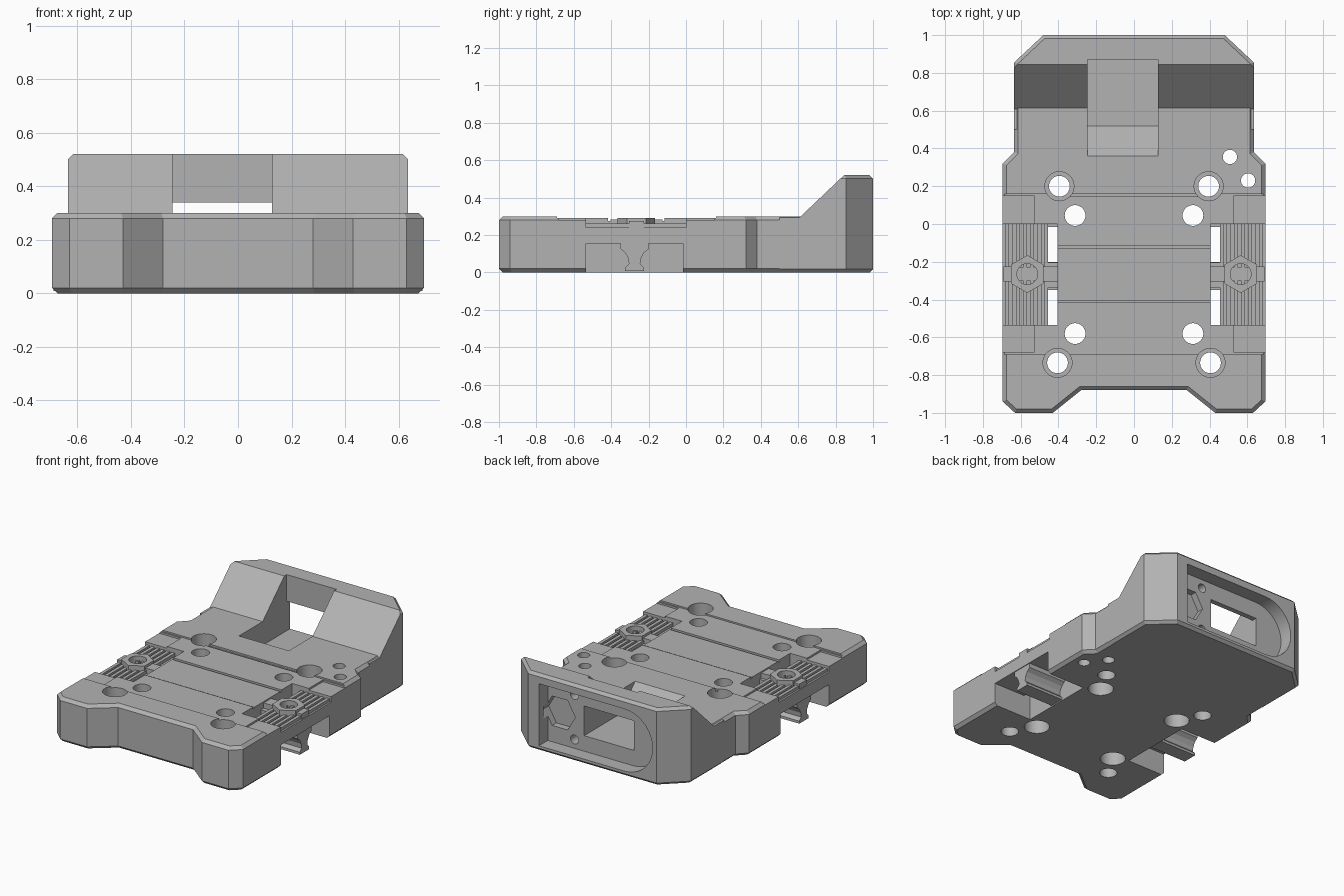
import bpy, bmesh, math
from mathutils import Matrix

default = bpy.data.objects.get("Cube")
if default:
    bpy.data.objects.remove(default, do_unlink=True)

grey = bpy.data.materials.new("printed grey")
grey.use_nodes = True
COLOUR = (0.45, 0.45, 0.45, 1)
grey.diffuse_color = COLOUR
grey.node_tree.nodes["Principled BSDF"].inputs["Base Color"].default_value = COLOUR


def finish(name, bm, smooth=False):
    bmesh.ops.recalc_face_normals(bm, faces=bm.faces)
    mesh = bpy.data.meshes.new(name)
    bm.to_mesh(mesh)
    bm.free()
    mesh.materials.append(grey)
    obj = bpy.data.objects.new(name, mesh)
    bpy.context.collection.objects.link(obj)
    return obj


def prism(name, points, low, high, axis="z", chamfer=0):
    """Extrude an outline along z, or a (y, z) profile along x, or an (x, z) one along y."""
    place = {"z": lambda a, b, t: (a, b, t),
             "x": lambda a, b, t: (t, a, b),
             "y": lambda a, b, t: (a, t, b)}[axis]
    bm = bmesh.new()
    rings = [[bm.verts.new(place(a, b, t)) for a, b in points] for t in (low, high)]
    caps = [bm.faces.new(r) for r in rings]
    n = len(points)
    for i in range(n):
        j = (i + 1) % n
        bm.faces.new((rings[0][i], rings[0][j], rings[1][j], rings[1][i]))
    bmesh.ops.recalc_face_normals(bm, faces=bm.faces)
    if chamfer:
        edges = [e for c in caps for e in c.edges]
        bmesh.ops.bevel(bm, geom=edges, offset=chamfer, segments=1, affect="EDGES")
    return finish(name, bm)


def box(name, x, y, z):
    return prism(name, [(x[0], y[0]), (x[1], y[0]), (x[1], y[1]), (x[0], y[1])], *z)


def ngon(cx, cy, r, n=32, turn=0):
    return [(cx + r * math.cos(turn + math.tau * i / n),
             cy + r * math.sin(turn + math.tau * i / n)) for i in range(n)]


def mirrored(half):
    return half + [(-x, y) for x, y in reversed(half)]


def cut(targets, cutter):
    for obj in targets:
        mod = obj.modifiers.new("cut", "BOOLEAN")
        mod.operation, mod.solver, mod.object = "DIFFERENCE", "EXACT", cutter
        graph = bpy.context.evaluated_depsgraph_get()
        mesh = bpy.data.meshes.new_from_object(obj.evaluated_get(graph))
        obj.modifiers.clear()
        old, obj.data = obj.data, mesh
        bpy.data.meshes.remove(old)
    bpy.data.objects.remove(cutter, do_unlink=True)


# Base plate with notched front and narrower rear
TOP = 0.3
plate = prism("base_plate", mirrored([
    (0.28, -0.88), (0.43, -1), (0.63, -1), (0.695, -0.94),
    (0.695, 0.32), (0.635, 0.38), (0.635, 0.8)]), 0, TOP, chamfer=0.02)

# Raised rear block with chamfered corners and sloping front
rear = prism("rear_block", mirrored([(0.635, 0.5), (0.635, 0.855), (0.48, 1)]),
             0, 0.52, chamfer=0.018)
cut([rear], prism("c", [(0.4, 0.295), (0.608, 0.295), (0.85, 0.525), (0.85, 0.7), (0.4, 0.7)],
                  -1, 1, "x"))
both = [plate, rear]

# Cable ramp and window through the rear wall
cut(both, prism("c", [(0.355, 0.305), (0.52, 0.14), (0.87, 0.14), (0.87, 0.6), (0.355, 0.6)],
                -0.245, 0.128, "x"))
cut(both, prism("c", [(-0.245, 0.14), (0.128, 0.14), (0.128, 0.34), (-0.245, 0.34)],
                0.8, 1.1, "y"))

# Rear recess: square at one end, rounded at the other
ZC, R = 0.245, 0.21
arc = [(-0.24 + R * math.cos(math.radians(a)), ZC + R * math.sin(math.radians(a)))
       for a in range(90, 271, 10)]
cut(both, prism("c", [(0.4, ZC - R), (0.4, ZC + R)] + arc, 0.905, 1.1, "y"))
cut(both, prism("c", ngon(0.31, ZC, 0.115, 6), 0.86, 0.95, "y"))
for z in (ZC - 0.15, ZC + 0.15):
    cut(both, prism("c", ngon(0.2, z, 0.03, 20), 0.75, 0.95, "y"))

# Shallow bed across the top with thin grooves
cut([plate], box("c", (-1, 1), (-0.69, 0.16), (0.29, 0.4)))
cut([plate], box("c", (-0.41, 0.41), (-0.41, -0.12), (0.284, 0.4)))
for y in (-0.41, -0.12, 0.152):
    cut([plate], box("c", (-0.41, 0.41), (y - 0.006, y + 0.006), (0.275, 0.4)))

# Belt clamps on both sides
for s, side in ((1, "left"), (-1, "right")):
    def span(a, b):
        return tuple(sorted((s * a, s * b)))

    # Lowered pads, belt slot, pocket below and slit joining them
    for y in ((0, 0.15), (-0.68, -0.53)):
        cut([plate], box("c", span(0.53, 0.8), y, (0.278, 0.4)))
    cut([plate], box("c", span(0.405, 0.8), (-0.535, 0.0), (0.24, 0.4)))
    cut([plate], box("c", span(0.405, 0.8), (-0.535, -0.015), (-0.1, 0.155)))
    for y in ((-0.535, -0.335), (-0.205, 0)):
        cut([plate], box("c", span(0.405, 0.455), y, (0.1, 0.3)))

    # Belt teeth
    teeth = bmesh.new()
    for i in range(6):
        for y0, y1 in ((-0.535, -0.3), (-0.23, 0.0)):
            spot = Matrix.Translation((s * (0.482 + i * 0.038), (y0 + y1) / 2, 0.248))
            bmesh.ops.create_cube(teeth, size=1, matrix=spot @ Matrix.Diagonal(
                (0.022, y1 - y0, 0.026, 1)))
    finish(side + "_belt_teeth", teeth)

    # Bridge and hexagonal boss with a blind hole
    bridge = box(side + "_bridge", span(0.405, 0.69), (-0.305, -0.225), (0.2, 0.275))
    boss = prism(side + "_hex_boss", ngon(s * 0.565, -0.265, 0.1, 6, math.pi / 6), 0.2, 0.292)
    cut([bridge, boss], prism("c", ngon(s * 0.565, -0.265, 0.055), 0.245, 0.4))

    # Waisted guide hanging in the lower pocket
    half = [(0.05, 0.008), (0.05, 0.025), (0.03, 0.045), (0.034, 0.075),
            (0.05, 0.105), (0.075, 0.125), (0.075, 0.16)]
    prism(side + "_belt_guide", [(-0.275 + y, z) for y, z in half]
          + [(-0.275 - y, z) for y, z in reversed(half)], *span(0.4, 0.69), axis="x")

    # Screw holes: outer ones sunk from above, inner ones from below
    for x, y in ((0.395, 0.2), (0.405, -0.735)):
        cut([plate], prism("c", ngon(s * x, y, 0.055), -0.1, 0.4))
        cut([plate], prism("c", ngon(s * x, y, 0.077), 0.15, 0.4))
    for x, y in ((0.312, 0.045), (0.312, -0.58)):
        cut([plate], prism("c", ngon(s * x, y, 0.055), -0.1, 0.4))
        cut([plate], prism("c", ngon(s * x, y, 0.08), -0.1, 0.12))

# Two small holes near one rear shoulder
for x, y in ((0.508, 0.355), (0.604, 0.23)):
    cut([plate], prism("c", ngon(x, y, 0.038, 24), -0.1, 0.4))

# Smooth the round holes, keep hard edges
bpy.ops.object.select_all(action="DESELECT")
for obj in both:
    obj.select_set(True)
bpy.context.view_layer.objects.active = plate
bpy.ops.object.shade_smooth_by_angle(angle=math.radians(25))
